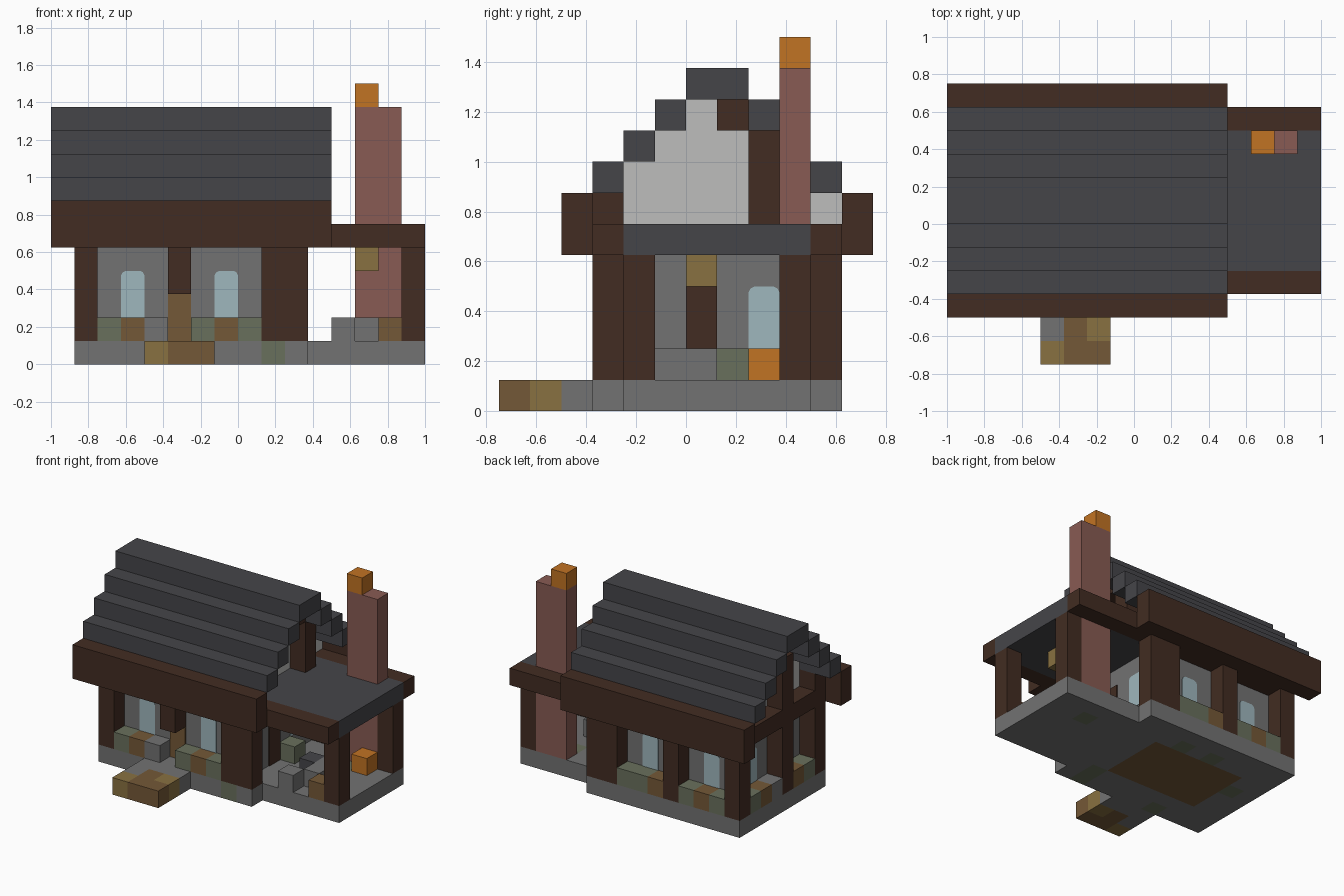
import bpy, bmesh
from mathutils import Vector

U = 0.125  # one building block
if "Cube" in bpy.data.objects:
    bpy.data.objects.remove(bpy.data.objects["Cube"], do_unlink=True)


def material(name, *rgb):
    m = bpy.data.materials.new(name)
    m.use_nodes = True
    col = [((c / 255 + 0.055) / 1.055) ** 2.4 for c in rgb] + [1]
    m.diffuse_color = col
    m.node_tree.nodes["Principled BSDF"].inputs["Base Color"].default_value = col
    return m


SLATE = material("slate", 69, 69, 73)
TIMBER = material("dark timber", 66, 44, 34)
STONE = material("stone", 114, 114, 114)
MOSS = material("mossy stone", 105, 112, 92)
PLANK = material("plank", 116, 88, 55)
STRAW = material("straw yellow", 137, 113, 65)
BRICK = material("brick", 136, 91, 83)
FIRE = material("fire orange", 193, 115, 35)
PLASTER = material("plaster", 190, 190, 188)
GLASS = material("glass", 159, 183, 189)


def finish(name, bm, mats):
    bmesh.ops.recalc_face_normals(bm, faces=bm.faces)
    me = bpy.data.meshes.new(name)
    bm.to_mesh(me)
    bm.free()
    for m in mats:
        me.materials.append(m)
    ob = bpy.data.objects.new(name, me)
    bpy.context.collection.objects.link(ob)
    return ob


def box(name, mat, x, y, z):
    """Box from (low, high) pairs given in blocks."""
    bm = bmesh.new()
    bmesh.ops.create_cube(bm, size=1)
    for v in bm.verts:
        v.co = Vector([(a + b) / 2 + c * (b - a) for (a, b), c in zip((x, y, z), v.co)]) * U
    return finish(name, bm, [mat])


def block(name, mat, x, y, z):
    return box(name, mat, (x, x + 1), (y, y + 1), (z, z + 1))


def slab(name, x, y, rule, mats):
    """Ground slab split into square cells, coloured by rule(x, y)."""
    bm = bmesh.new()
    nx, ny = x[1] - x[0], y[1] - y[0]
    grid = [[bm.verts.new(((x[0] + i) * U, (y[0] + j) * U, 0)) for j in range(ny + 1)]
            for i in range(nx + 1)]
    for i in range(nx):
        for j in range(ny):
            bm.faces.new((grid[i][j], grid[i + 1][j], grid[i + 1][j + 1], grid[i][j + 1]))
    ext = bmesh.ops.extrude_face_region(bm, geom=bm.faces[:])
    for v in ext["geom"]:
        if isinstance(v, bmesh.types.BMVert):
            v.co.z = U
    for f in bm.faces:
        f.normal_update()
        c = f.calc_center_median() / U
        n = f.normal
        if abs(n.z) < 0.5:  # take the cell just inside a side face
            c.x = min(max(c.x, x[0] + 0.5), x[1] - 0.5)
            c.y = min(max(c.y, y[0] + 0.5), y[1] - 0.5)
        f.material_index = mats.index(rule(int(c.x // 1), int(c.y // 1)))
    return finish(name, bm, mats)


def pane(name, axis, side, at, across):
    """Thin glass plate with rounded top corners, set against a wall."""
    r = 0.2
    outline = [(0, 2), (1, 2), (1, 4 - r), (1 - r / 3, 4 - r / 3), (1 - r, 4),
               (r, 4), (r / 3, 4 - r / 3), (0, 4 - r)]
    bm = bmesh.new()
    d = at + side * 0.04
    pts = [(across + a, d, z) if axis == "y" else (d, across + a, z) for a, z in outline]
    face = bm.faces.new([bm.verts.new(Vector(p) * U) for p in pts])
    ext = bmesh.ops.extrude_face_region(bm, geom=[face])
    off = Vector((0, -side * 0.06 * U, 0)) if axis == "y" else Vector((-side * 0.06 * U, 0, 0))
    bmesh.ops.translate(bm, vec=off,
                        verts=[g for g in ext["geom"] if isinstance(g, bmesh.types.BMVert)])
    finish(name, bm, [GLASS])


# Foundations and entrance step
moss = {(1, -3), (-1, 3), (-3, 3), (-4, -3), (1, -2), (5, 2), (-6, 1)}


def ground(x, y):
    if -5 <= x < 1 and -1 <= y < 3:
        return PLANK
    return MOSS if (x, y) in moss else STONE


slab("house_foundation", (-7, 3), (-3, 5), ground, [STONE, MOSS, PLANK])
slab("forge_foundation", (3, 8), (-2, 4), ground, [STONE, MOSS, PLANK])
straw = {(-4, -6), (-2, -5)}
slab("entrance_step", (-4, -1), (-6, -3),
     lambda x, y: STRAW if (x, y) in straw else STONE if y == -4 or (x, y) == (-4, -5) else PLANK,
     [STONE, STRAW, PLANK])

# House walls
box("front_wall", STONE, (-6, 2), (-2, -1), (1, 5))
box("back_wall", STONE, (-6, 2), (3, 4), (1, 5))
box("left_wall", STONE, (1, 2), (-1, 3), (1, 5))
box("right_wall", STONE, (-6, -5), (-1, 3), (1, 5))
box("front_door", PLANK, (-3, -2), (-2.06, -1.9), (1, 3))
box("side_door", TIMBER, (1.9, 2.06), (0, 1), (1, 4))

# Windows
for x in (-5, -1):
    pane("front_window", "y", -1, -2, x)
    pane("back_window", "y", 1, 4, x)
pane("left_window", "x", 1, 2, 2)
for y in (-1, 2):
    pane("right_window", "x", -1, -6, y)

# House posts
for y in (-3, 4):
    box("corner_post", TIMBER, (-7, -6), (y, y + 1), (1, 5))
    box("wide_post", TIMBER, (1, 3), (y, y + 1), (1, 5))
box("hanging_post", TIMBER, (-3, -2), (-3, -2), (3, 5))
box("back_post", TIMBER, (-3, -2), (4, 5), (1, 5))
box("gable_post", TIMBER, (-7, -6), (0, 1), (1, 9))

# Planters along the walls
front = {-6: MOSS, -5: PLANK, -4: STONE, -2: MOSS, -1: PLANK, 0: MOSS}
back = {-6: MOSS, -5: PLANK, -4: MOSS, -2: PLANK, -1: MOSS, 0: MOSS}
for y, row in ((-3, front), (4, back)):
    for x, mat in row.items():
        block("planter", mat, x, y, 1)
for y, mat in {-2: MOSS, -1: PLANK, 1: STONE, 2: PLANK, 3: MOSS}.items():
    block("side_planter", mat, -7, y, 1)

# Gables: stepped plaster with timber pieces
for x in (-6, 1):
    for z, (y0, y1) in {5: (-2, 4), 6: (-2, 5), 7: (-2, 4), 8: (-1, 3), 9: (0, 2)}.items():
        box("gable_plaster", PLASTER, (x, x + 1), (y0, y1), (z, z + 1))
box("gable_brace", TIMBER, (2, 3), (2, 3), (6, 9))
for x in (-7, 2):
    block("gable_peak", TIMBER, x, 1, 9)
box("gable_beam", TIMBER, (-7, -6), (-2, 4), (5, 6))

# House roof: eaves, wall plates and stepped slate rows
for y in (-4, 5):
    box("eave", TIMBER, (-8, 4), (y, y + 1), (5, 7))
box("front_plate", TIMBER, (-7, 3), (-3, -2), (5, 7))
box("back_plate", TIMBER, (-7, 3), (4, 5), (5, 6))
for i in range(3):
    for y in (-3 + i, 4 - i):
        box("roof_row", SLATE, (-8, 4), (y, y + 1), (7 + i, 8 + i))
box("roof_ridge", SLATE, (-8, 4), (0, 2), (10, 11))

# Forge shelter
box("forge_roof", SLATE, (2, 8), (-2, 4), (5, 6))
for y in (-3, 4):
    box("forge_eave", TIMBER, (3, 8), (y, y + 1), (5, 6))
for y in (-2, 3):
    box("forge_post", TIMBER, (7, 8), (y, y + 1), (1, 5))
box("chimney", BRICK, (5, 7), (3, 4), (1, 11))
block("chimney_fire", FIRE, 5, 3, 11)
block("forge_fire", FIRE, 6, 2, 1)
block("lantern", STRAW, 5, 0, 4)
block("crate", PLANK, 6, -2, 1)
block("anvil", SLATE, 4, 0, 1)
for x, y, mat in ((4, -2, STONE), (5, -1, STONE), (5, 0, STONE), (2, 1, MOSS)):
    block("work_stone", mat, x, y, 1)
